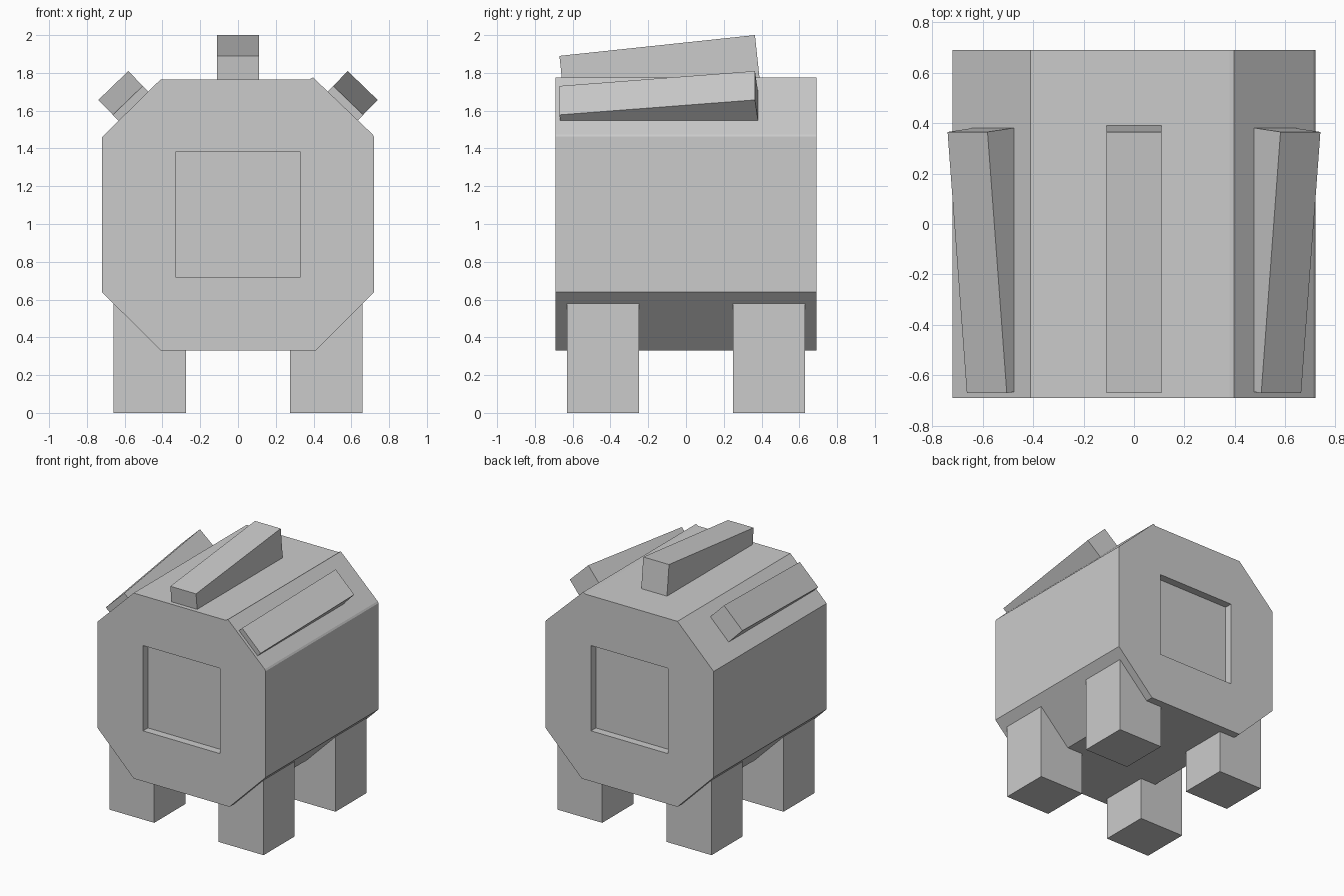
import bpy, bmesh
from math import atan2, hypot, radians
from mathutils import Matrix, Vector

if "Cube" in bpy.data.objects:
    bpy.data.objects.remove(bpy.data.objects["Cube"])


def make_object(name, bm):
    bmesh.ops.recalc_face_normals(bm, faces=bm.faces[:])
    mesh = bpy.data.meshes.new(name)
    bm.to_mesh(mesh)
    bm.free()
    obj = bpy.data.objects.new(name, mesh)
    bpy.context.collection.objects.link(obj)
    return obj


def box(name, size, matrix):
    bm = bmesh.new()
    bmesh.ops.create_cube(bm, size=1, matrix=matrix @ Matrix.Diagonal((*size, 1)))
    return make_object(name, bm)


# Body: chamfered square profile with a slight lip on the upper right chamfer
profile = [(-0.41, 0.33), (0.41, 0.33), (0.72, 0.64), (0.72, 1.462),
           (0.712, 1.475), (0.397, 1.776), (0.378, 1.765), (-0.41, 1.765),
           (-0.72, 1.46), (-0.72, 0.64)]
half_depth = 0.69
bm = bmesh.new()
face = bm.faces.new([bm.verts.new((x, -half_depth, z)) for x, z in profile])
ext = bmesh.ops.extrude_face_region(bm, geom=[face], use_keep_orig=True)
moved = [v for v in ext["geom"] if isinstance(v, bmesh.types.BMVert)]
bmesh.ops.translate(bm, vec=(0, 2 * half_depth, 0), verts=moved)
body = make_object("body", bm)

# Square recesses in the front and back
for name, side in (("front", -1), ("back", 1)):
    cutter = box(name + "_recess_cutter", (0.66, 0.12, 0.66),
                 Matrix.Translation((0, side * half_depth, 1.05)))
    cutter.hide_render = True
    cutter.hide_set(True)
    cutter.display_type = 'WIRE'
    mod = body.modifiers.new(name + "_recess", 'BOOLEAN')
    mod.operation = 'DIFFERENCE'
    mod.solver = 'EXACT'
    mod.object = cutter

# Legs, with tops sunk into the body
for yname, ys in (("front", -1), ("back", 1)):
    for xname, xs in (("left", -1), ("right", 1)):
        box(f"{yname}_{xname}_leg", (0.384, 0.38, 0.62),
            Matrix.Translation((xs * 0.468, ys * 0.44, 0.31)))

# Tilted fins: the top one is repeated around the body axis
low, high = Vector((0, -0.67, 1.89)), Vector((0, 0.365, 2.0))
run = high - low
tilt = Matrix.Rotation(atan2(run.z, run.y), 4, 'X')
fin_height = 0.24
placed = (Matrix.Translation((low + high) / 2) @ tilt
          @ Matrix.Translation((0, 0, -fin_height / 2)))
axis = Matrix.Translation((0, 0, 1.05))
for name, angle in (("left", -44), ("top", 0), ("right", 44)):
    spin = axis @ Matrix.Rotation(radians(angle), 4, 'Y') @ axis.inverted()
    box(name + "_fin", (0.22, hypot(run.y, run.z), fin_height), spin @ placed)
